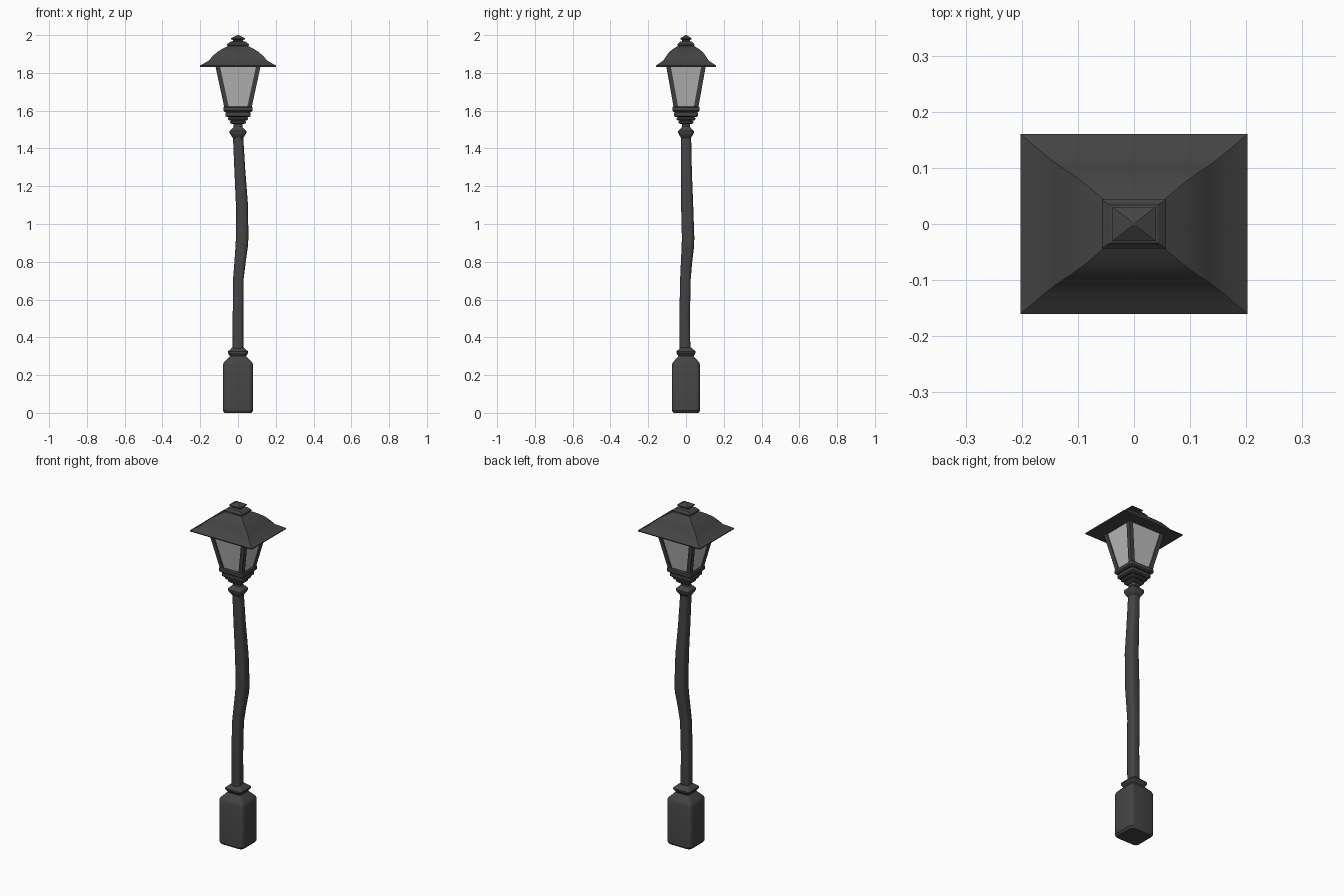
import bpy, bmesh, math

if "Cube" in bpy.data.objects:
    bpy.data.objects.remove(bpy.data.objects["Cube"])


def material(name, rgb):
    m = bpy.data.materials.new(name)
    m.diffuse_color = (*rgb, 1)
    m.use_nodes = True
    m.node_tree.nodes["Principled BSDF"].inputs["Base Color"].default_value = m.diffuse_color
    return m


IRON = material("dark iron", (0.058, 0.058, 0.058))
GLASS = material("pale glass", (0.5, 0.5, 0.5))


def ring(z, hx, hy, r=0.0, cx=0.0, cy=0.0, seg=4):
    """Rounded rectangle outline, counter-clockwise."""
    pts = []
    for k, (sx, sy) in enumerate([(1, 1), (-1, 1), (-1, -1), (1, -1)]):
        if seg == 0:
            pts.append((cx + sx * hx, cy + sy * hy, z))
            continue
        for i in range(seg + 1):
            a = math.pi / 2 * (k + i / seg)
            pts.append((cx + sx * (hx - r) + r * math.cos(a),
                        cy + sy * (hy - r) + r * math.sin(a), z))
    return pts


def loft(name, rings, mat, smooth=30):
    """Skin a stack of outlines and close both ends."""
    bm = bmesh.new()
    loops = [[bm.verts.new(p) for p in r] for r in rings]
    for a, b in zip(loops, loops[1:]):
        for i in range(len(a)):
            j = (i + 1) % len(a)
            bm.faces.new((a[i], a[j], b[j], b[i]))
    bm.faces.new(loops[0][::-1])
    bm.faces.new(loops[-1])
    bmesh.ops.recalc_face_normals(bm, faces=bm.faces[:])
    me = bpy.data.meshes.new(name)
    bm.to_mesh(me)
    bm.free()
    me.materials.append(mat)
    ob = bpy.data.objects.new(name, me)
    bpy.context.collection.objects.link(ob)
    if smooth:
        bpy.ops.object.select_all(action='DESELECT')
        ob.select_set(True)
        bpy.context.view_layer.objects.active = ob
        bpy.ops.object.shade_smooth_by_angle(angle=math.radians(smooth))
    return ob


# Pedestal with softened corners and sloped shoulder
loft("base", [ring(z, x, y, r) for z, x, y, r in [
    (0.0, 0.072, 0.067, 0.02), (0.012, 0.08, 0.074, 0.022),
    (0.255, 0.08, 0.074, 0.022), (0.267, 0.075, 0.07, 0.02),
    (0.303, 0.04, 0.038, 0.012)]], IRON)

# Collar between pedestal and pole
loft("base_collar", [ring(z, x, x * 0.95, 0.012) for z, x in [
    (0.296, 0.038), (0.302, 0.044), (0.318, 0.054), (0.325, 0.054),
    (0.342, 0.034), (0.347, 0.028)]], IRON)

# Bent pole
loft("pole", [ring(z, h, h, h * 0.65, cx, cy) for z, h, cx, cy in [
    (0.33, 0.028, 0.0, -0.005), (0.52, 0.028, 0.0, -0.007),
    (0.71, 0.028, 0.002, -0.003), (0.80, 0.030, 0.011, 0.003),
    (0.885, 0.033, 0.020, 0.010), (0.93, 0.033, 0.022, 0.011),
    (1.10, 0.032, 0.021, 0.006), (1.28, 0.029, 0.010, 0.002),
    (1.47, 0.027, 0.0, 0.0)]], IRON)

# Knuckle at the top of the pole
loft("pole_knuckle", [ring(z, x, x * 0.95, x * 0.4) for z, x in [
    (1.455, 0.027), (1.468, 0.036), (1.482, 0.044), (1.492, 0.044),
    (1.507, 0.028), (1.515, 0.023), (1.54, 0.024)]], IRON)

# Stepped lantern seat: four widening tiers, each with a small lip
seat = []
for z0, z1, h in [(1.53, 1.548, 0.042), (1.548, 1.566, 0.054),
                  (1.566, 1.594, 0.067), (1.594, 1.622, 0.078)]:
    for z, s in [(z0, h - 0.008), (z0 + 0.006, h), (z1 - 0.005, h), (z1, h - 0.006)]:
        seat.append(ring(z, s, s * 0.93, 0.012))
loft("lantern_seat", seat, IRON)

# Glass body
Z0, Z1 = 1.615, 1.838
BOT, TOP = (0.072, 0.065), (0.12, 0.105)
loft("glass", [ring(Z0, BOT[0] - 0.006, BOT[1] - 0.006, seg=0),
               ring(Z1, TOP[0] - 0.006, TOP[1] - 0.006, seg=0)], GLASS, 0)

# Four leaning corner posts
W = 0.012
for sx in (-1, 1):
    for sy in (-1, 1):
        name = ("left" if sx < 0 else "right") + ("_front" if sy < 0 else "_back") + "_post"
        loft(name, [ring(z, W, W, 0, sx * (x - W), sy * (y - W), 0)
                    for z, (x, y) in [(Z0, BOT), (Z1, TOP)]], IRON, 0)

# Bell-shaped roof
loft("roof", [ring(z, x, y, seg=0) for z, x, y in [
    (1.832, 0.2, 0.158), (1.838, 0.202, 0.16), (1.864, 0.156, 0.121),
    (1.888, 0.135, 0.105), (1.909, 0.112, 0.09), (1.926, 0.085, 0.07),
    (1.944, 0.05, 0.04)]], IRON, 25)

# Stepped cap and pointed finial
loft("roof_cap", [ring(z, x, y, seg=0) for z, x, y in [
    (1.938, 0.05, 0.036), (1.944, 0.057, 0.044), (1.952, 0.057, 0.044),
    (1.958, 0.05, 0.038), (1.964, 0.042, 0.034), (1.968, 0.026, 0.02),
    (1.974, 0.026, 0.02), (1.979, 0.038, 0.03), (1.983, 0.038, 0.03),
    (2.0, 0.003, 0.003)]], IRON, 0)
